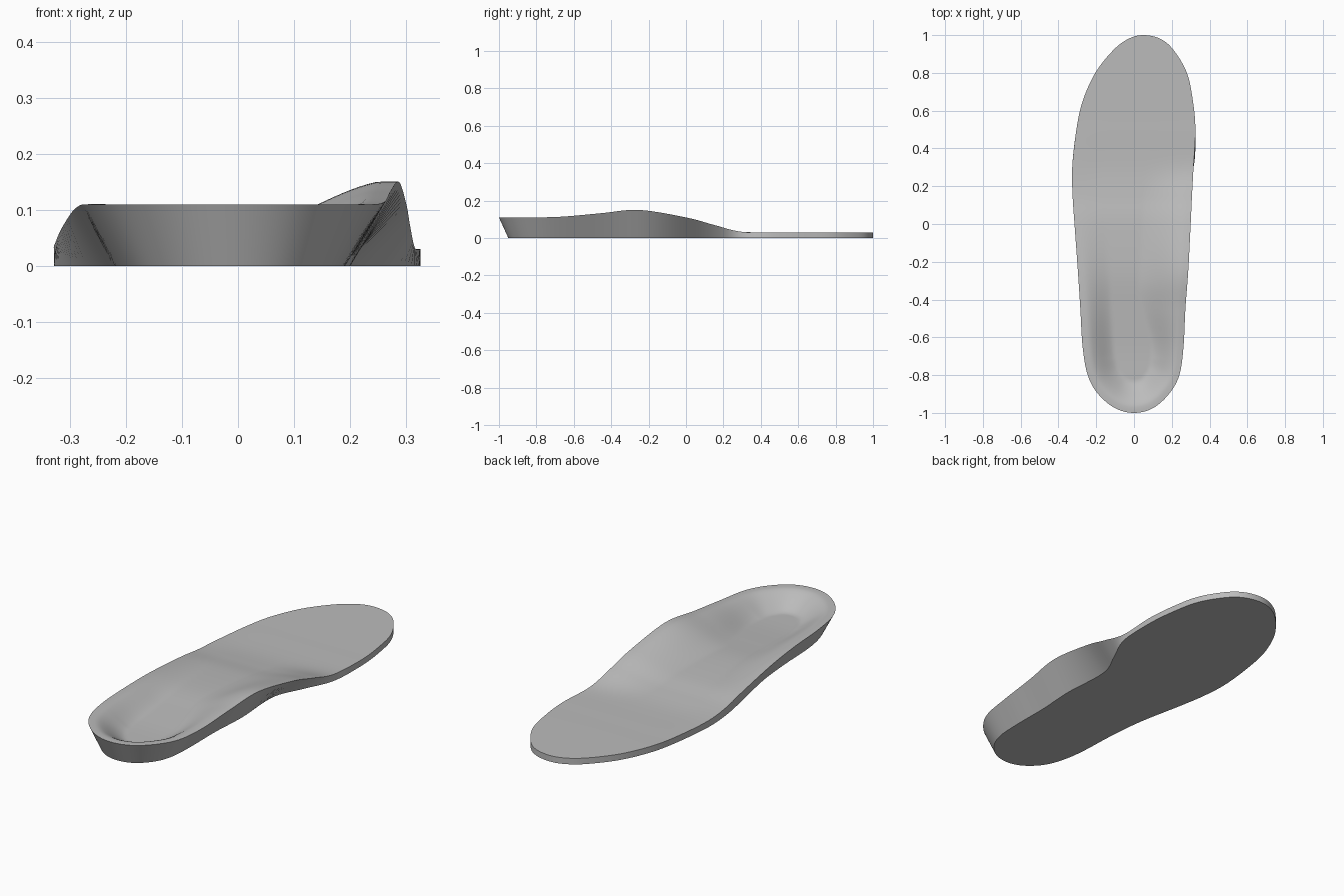
import bpy
import bmesh
import math
from mathutils import Vector

cube = bpy.data.objects.get("Cube")
if cube:
    bpy.data.objects.remove(cube, do_unlink=True)

STEPS = 8      # rows between two stations
RINGS = 20     # rings from the rim to the middle line
RIM = 0.035    # width of the flat lip

# Stations from heel to toe:
# y, outline x (-x side, +x side), rim height (same order), sole x (same order), footbed height
STATIONS = [
    (-1, 0, 0, .11, .11, 0, 0, .04),
    (-.975, -.1, .1, .11, .11, -.08, .08, .04),
    (-.9, -.19, .185, .11, .11, -.15, .145, .04),
    (-.8, -.245, .24, .11, .11, -.19, .18, .04),
    (-.65, -.272, .262, .11, .115, -.215, .19, .043),
    (-.45, -.284, .272, .107, .133, -.225, .19, .056),
    (-.25, -.297, .287, .095, .15, -.245, .2, .068),
    (0, -.315, .3, .066, .11, -.295, .19, .06),
    (.15, -.325, .307, .043, .07, -.32, .25, .043),
    (.3, -.327, .315, .032, .033, -.327, .315, .031),
    (.5, -.305, .325, .03, .03, -.305, .325, .03),
    (.65, -.272, .312, .03, .03, -.272, .312, .03),
    (.8, -.205, .28, .03, .03, -.205, .28, .03),
    (.92, -.11, .21, .03, .03, -.11, .21, .03),
    (.98, -.03, .14, .03, .03, -.03, .14, .03),
    (1, .05, .05, .03, .03, .05, .05, .03),
]


def clamp(v, low=0.0, high=1.0):
    return max(low, min(high, v))


def smooth(v):
    v = clamp(v)
    return v * v * (3 - 2 * v)


def swap_sides(s):
    return (s[0], s[2], s[1], s[4], s[3], s[6], s[5], s[7])


def spline(a, b, c, d, t):
    """Catmull-Rom blend of four stations."""
    return [0.5 * (2 * q + (r - p) * t + (2 * p - 5 * q + 4 * r - s) * t ** 2
                   + (3 * q - p - 3 * r + s) * t ** 3)
            for p, q, r, s in zip(a, b, c, d)]


# Smooth rows; swapped end stations round off the heel and toe
ctrl = [swap_sides(STATIONS[1])] + STATIONS + [swap_sides(STATIONS[-2])]
rows = []
for i in range(len(STATIONS) - 1):
    rows += [spline(*ctrl[i:i + 4], k / STEPS) for k in range(STEPS)]
rows.append(list(STATIONS[-1]))


def floor_height(y):
    """Footbed height along the middle line."""
    for a, b in zip(rows, rows[1:]):
        if y <= b[0]:
            t = clamp((y - a[0]) / max(b[0] - a[0], 1e-6))
            return a[7] + (b[7] - a[7]) * t
    return rows[-1][7]


def top_ring_points(row, side):
    """Points from the rim inwards to the middle line."""
    y, x, rim = row[0], row[1 + side], row[3 + side]
    sy = clamp(y, -.7, .75)
    edge = Vector((x, y))
    middle = Vector((.04 * (sy + .7) / 1.45, sy))
    # the arch side slopes gently, the heel and outer walls are steeper
    width = .13 + side * .09 * smooth((y + .7) / .4)
    points = []
    for k in range(RINGS + 1):
        p = edge.lerp(middle, k / RINGS)
        t = clamp(((p - edge).length - RIM) / width)
        drop = (t + smooth(t)) / 2
        z = rim + (floor_height(p.y) - rim) * drop
        points.append((p.x, p.y, z))
    return points


def sole_point(row, side):
    """Lower edge, tucked in around the heel."""
    y = row[0] + .05 * clamp((-.7 - row[0]) / .3)
    return (row[5 + side], y, 0)


# Closed loop: up the +x side, back down the -x side
loop = [(r, 1) for r in rows] + [(r, 0) for r in rows[-2:0:-1]]

bm = bmesh.new()
columns = []
for row, side in loop:
    points = [sole_point(row, side)] + top_ring_points(row, side)
    columns.append([bm.verts.new(p) for p in points])

# Side wall and footbed
for i, col in enumerate(columns):
    nxt = columns[(i + 1) % len(columns)]
    for k in range(RINGS + 1):
        bm.faces.new((col[k], nxt[k], nxt[k + 1], col[k + 1]))

# Flat underside
bm.faces.new([col[0] for col in reversed(columns)])
bmesh.ops.remove_doubles(bm, verts=bm.verts, dist=1e-5)
bmesh.ops.recalc_face_normals(bm, faces=bm.faces)

mesh = bpy.data.meshes.new("insole")
bm.to_mesh(mesh)
bm.free()
insole = bpy.data.objects.new("insole", mesh)
bpy.context.collection.objects.link(insole)

# Plain grey foam
foam = bpy.data.materials.new("grey_foam")
foam.use_nodes = True
grey = (.5, .5, .5, 1)
foam.diffuse_color = grey
foam.node_tree.nodes["Principled BSDF"].inputs["Base Color"].default_value = grey
mesh.materials.append(foam)

bpy.ops.object.select_all(action='DESELECT')
insole.select_set(True)
bpy.context.view_layer.objects.active = insole
bpy.ops.object.shade_smooth_by_angle(angle=math.radians(35))
